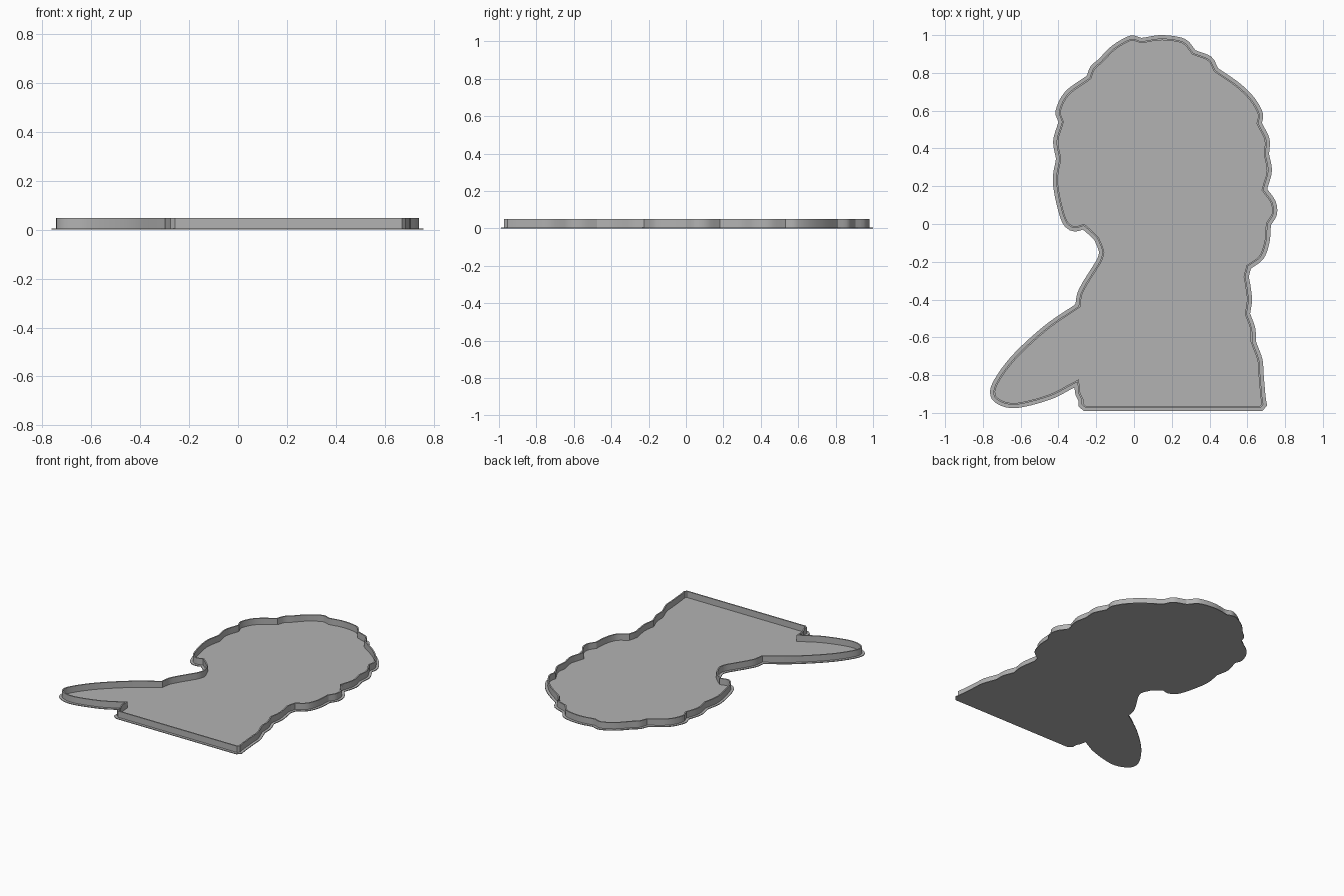
import bpy
import bmesh
from mathutils import Vector

default_cube = bpy.data.objects.get("Cube")
if default_cube:
    bpy.data.objects.remove(default_cube, do_unlink=True)

PLATE_TOP = 0.005
WALL_TOP = 0.049
LEDGE = 0.018
WALL_THICKNESS = 0.009
STEP = 0.024

# Outline as scalloped lobes, clockwise; every lobe runs to the start of the next
arm_lobes = [
    [(-.265, -.99)],
    [(-.295, -.965)],
    [(-.295, -.935), (-.31, -.905)],
    [(-.315, -.865), (-.445, -.93), (-.63, -.975), (-.735, -.945), (-.762, -.885),
     (-.725, -.8), (-.63, -.68), (-.47, -.535)],
    [(-.31, -.425), (-.3, -.365)],
    [(-.27, -.305), (-.235, -.25)],
    [(-.2, -.195), (-.185, -.15)],
    [(-.21, -.085), (-.235, -.06)],
]
left_lobes = [
    [(-.27, -.03), (-.315, -.04), (-.365, -.015), (-.4, .065), (-.43, .225)],
    [(-.413, .345), (-.428, .44)],
    [(-.4, .54), (-.415, .6), (-.365, .7)],
    [(-.25, .785), (-.23, .835)],
    [(-.19, .87), (-.115, .945), (-.02, .997)],
    [(.04, .985), (.15, 1), (.27, .98)],
    [(.325, .92), (.41, .885)],
]
right_lobes = [
    [(.445, .825), (.56, .745), (.64, .665), (.683, .585)],
    [(.677, .535), (.718, .45)],
    [(.715, .37), (.73, .28)],
    [(.705, .185), (.75, .12), (.757, .05)],
    [(.725, -.005), (.717, -.1), (.685, -.185)],
    [(.62, -.235), (.608, -.28)],
    [(.615, -.315), (.625, -.4)],
    [(.615, -.475), (.642, -.55)],
    [(.645, -.62), (.68, -.715)],
    [(.685, -.78), (.697, -.915)],
    [(.705, -.96)],
    [(.68, -.99)],
]


def smooth_lobe(points):
    """Sample a curve through the points, leaving out the last one."""
    pts = [Vector(p) for p in points]
    pts = [2 * pts[0] - pts[1]] + pts + [2 * pts[-1] - pts[-2]]
    samples = []
    for a, b, c, d in zip(pts, pts[1:], pts[2:], pts[3:]):
        count = max(1, round((c - b).length / STEP))
        for i in range(count):
            t = i / count
            samples.append(b + (c - a) * t / 2
                           + (2 * a - 5 * b + 4 * c - d) * t ** 2 / 2
                           + (3 * b - a - 3 * c + d) * t ** 3 / 2)
    return samples


def inset(loop, distance):
    """Move a clockwise loop inwards with limited mitres."""
    result = []
    for i, p in enumerate(loop):
        before = (p - loop[i - 1]).normalized()
        after = (loop[(i + 1) % len(loop)] - p).normalized()
        n1 = Vector((before.y, -before.x))
        n2 = Vector((after.y, -after.x))
        middle = (n1 + n2).normalized()
        result.append(p + middle * distance / max(middle.dot(n1), 0.45))
    return result


def add_ring(bm, loop, z):
    return [bm.verts.new((p.x, p.y, z)) for p in loop]


def bridge(bm, ring_a, ring_b):
    for i in range(len(ring_a)):
        bm.faces.new((ring_a[i - 1], ring_a[i], ring_b[i], ring_b[i - 1]))


def finish(bm, name, material):
    bmesh.ops.recalc_face_normals(bm, faces=bm.faces)
    mesh = bpy.data.meshes.new(name)
    bm.to_mesh(mesh)
    bm.free()
    mesh.materials.append(material)
    obj = bpy.data.objects.new(name, mesh)
    bpy.context.collection.objects.link(obj)
    bpy.ops.object.select_all(action="DESELECT")
    obj.select_set(True)
    bpy.context.view_layer.objects.active = obj
    bpy.ops.object.shade_smooth_by_angle(angle=0.5)
    return obj


grey = bpy.data.materials.new("plain grey")
grey.use_nodes = True
colour = (0.45, 0.45, 0.45, 1)
grey.diffuse_color = colour
grey.node_tree.nodes["Principled BSDF"].inputs["Base Color"].default_value = colour

lobes = arm_lobes + left_lobes + right_lobes
outline = []
for i, lobe in enumerate(lobes):
    outline += smooth_lobe(lobe + [lobes[(i + 1) % len(lobes)][0]])

# Thin base plate
bm = bmesh.new()
bottom = add_ring(bm, outline, 0)
top = add_ring(bm, outline, PLATE_TOP)
bridge(bm, bottom, top)
caps = [bm.faces.new(bottom), bm.faces.new(top)]
bmesh.ops.triangulate(bm, faces=caps)
finish(bm, "base_plate", grey)

# Raised wall following the outline just inside the ledge
bm = bmesh.new()
outer = inset(outline, LEDGE)
inner = inset(outline, LEDGE + WALL_THICKNESS)
rings = [add_ring(bm, outer, PLATE_TOP), add_ring(bm, outer, WALL_TOP),
         add_ring(bm, inner, WALL_TOP), add_ring(bm, inner, PLATE_TOP)]
for low, high in zip(rings, rings[1:]):
    bridge(bm, low, high)
finish(bm, "outline_wall", grey)
